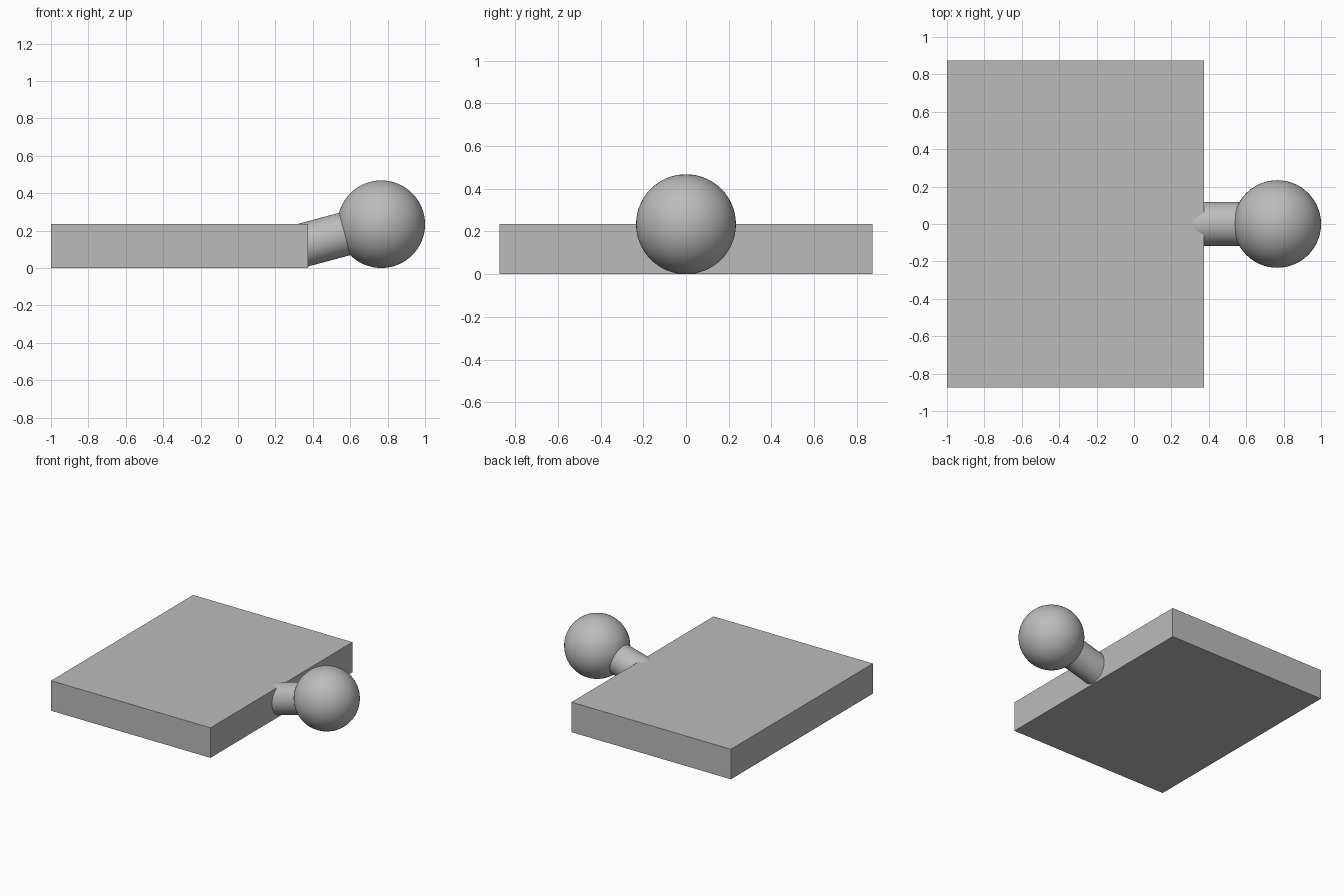
import bpy
from math import radians, sin, cos
from mathutils import Vector

cube = bpy.data.objects.get("Cube")
if cube:
    bpy.data.objects.remove(cube, do_unlink=True)

# One plain grey for the whole model
GREY = (0.5, 0.5, 0.5, 1)
grey = bpy.data.materials.new("light_grey")
grey.use_nodes = True
grey.diffuse_color = GREY
grey.node_tree.nodes["Principled BSDF"].inputs["Base Color"].default_value = GREY


def finish(name, smooth=False):
    obj = bpy.context.object
    obj.name = name
    obj.data.materials.append(grey)
    if smooth:
        bpy.ops.object.shade_smooth_by_angle(angle=radians(40))
    return obj


R = 0.234                       # ball radius, also the plate thickness
TILT = radians(15)              # upward slope of the neck
WIDTH, DEPTH = 1.375, 1.75

# Flat plate
bpy.ops.mesh.primitive_cube_add(size=1, location=(-1 + WIDTH / 2, 0, R / 2))
plate = finish("plate")
plate.scale = (WIDTH, DEPTH, R)
bpy.ops.object.transform_apply(location=False, rotation=False, scale=True)

# Ball
ball_center = Vector((1 - R, 0, R))
bpy.ops.mesh.primitive_uv_sphere_add(segments=64, ring_count=32, radius=R, location=ball_center)
finish("ball", smooth=True)

# Neck runs from inside the plate to inside the ball
axis = Vector((cos(TILT), 0, sin(TILT)))
start = ball_center - axis * R * 2
end = ball_center - axis * R / 2
bpy.ops.mesh.primitive_cylinder_add(
    vertices=64, radius=R / 2, depth=(end - start).length,
    location=(start + end) / 2, rotation=(0, radians(90) - TILT, 0))
finish("neck", smooth=True)
